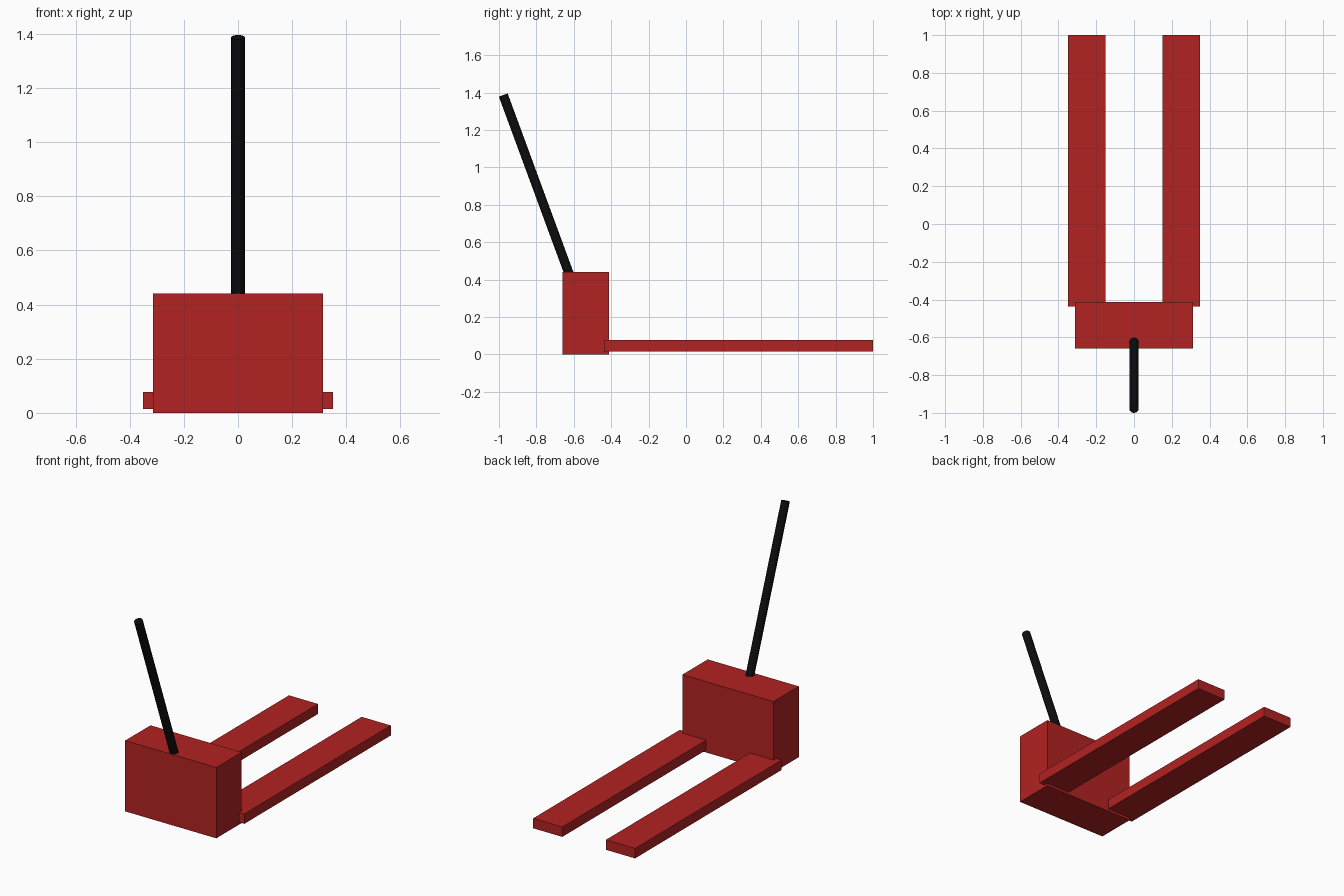
import bpy
from mathutils import Vector

cube = bpy.data.objects.get("Cube")
if cube:
    bpy.data.objects.remove(cube, do_unlink=True)


def make_material(name, rgb):
    mat = bpy.data.materials.new(name)
    mat.use_nodes = True
    color = (*rgb, 1.0)
    mat.diffuse_color = color
    mat.node_tree.nodes["Principled BSDF"].inputs["Base Color"].default_value = color
    return mat


def finish(name, mat):
    obj = bpy.context.object
    obj.name = name
    obj.data.name = name
    obj.data.materials.append(mat)
    return obj


def box(name, low, high, mat):
    low, high = Vector(low), Vector(high)
    bpy.ops.mesh.primitive_cube_add(size=1, location=(low + high) / 2)
    bpy.context.object.scale = high - low
    bpy.ops.object.transform_apply(location=False, rotation=False, scale=True)
    return finish(name, mat)


def rod(name, start, end, radius, mat):
    start, end = Vector(start), Vector(end)
    axis = end - start
    bpy.ops.mesh.primitive_cylinder_add(
        vertices=16, radius=radius, depth=axis.length, location=(start + end) / 2,
        rotation=axis.to_track_quat("Z", "Y").to_euler())
    return finish(name, mat)


red = make_material("red paint", (0.45, 0.016, 0.016))
black = make_material("black rubber", (0.004, 0.004, 0.004))

# Pump housing
box("housing", (-0.313, -0.66, 0), (0.313, -0.412, 0.44), red)

# Pair of lifting forks
for side, x in (("left", 0.25), ("right", -0.25)):
    box(side + "_fork", (x - 0.1, -0.438, 0.015), (x + 0.1, 1.0, 0.077), red)

# Leaning tow handle, rooted inside the housing
rod("handle", (0, -0.61, 0.39), (0, -0.977, 1.387), 0.025, black)
